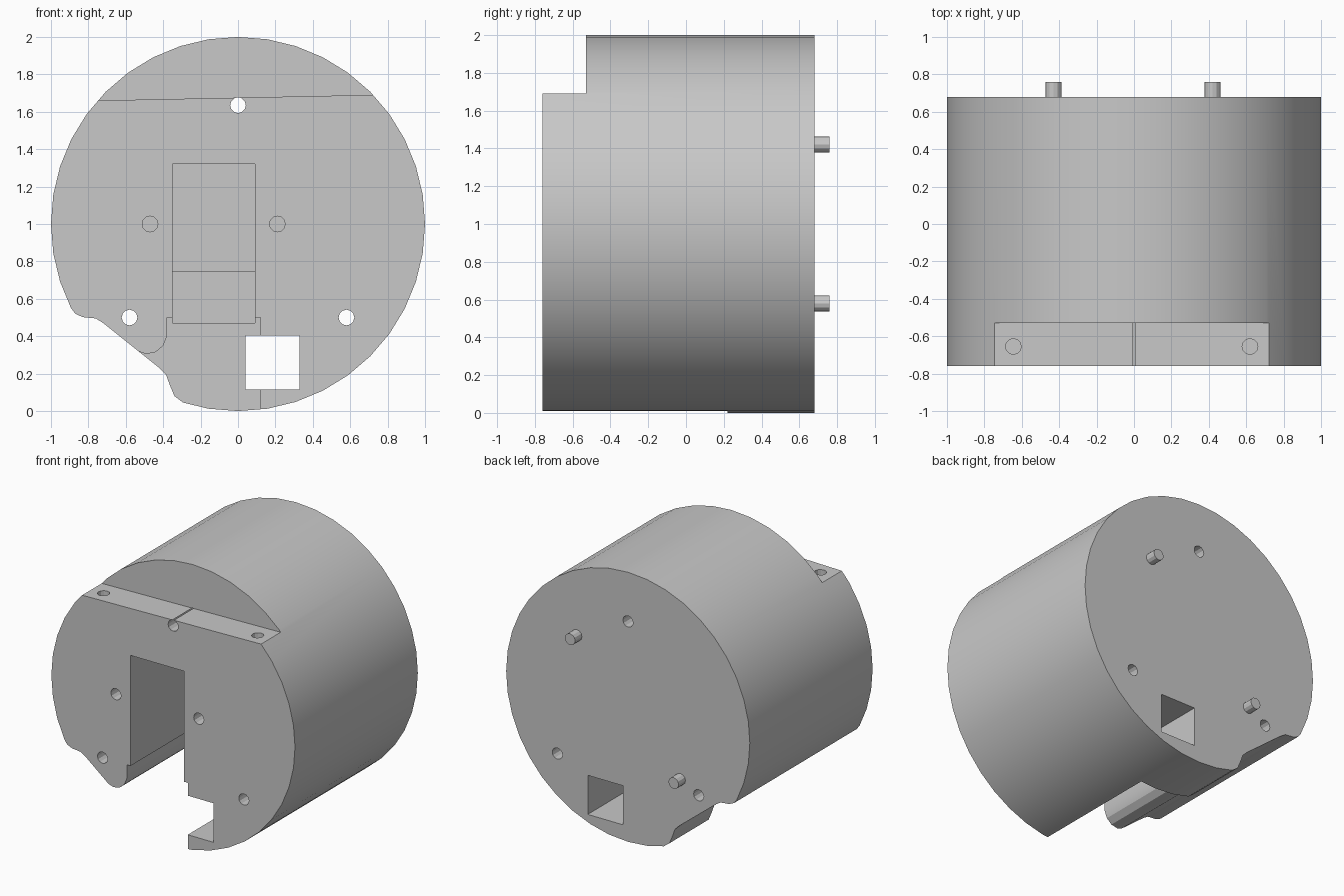
import bpy
import bmesh
import math

default = bpy.data.objects.get("Cube")
if default:
    bpy.data.objects.remove(default, do_unlink=True)

grey = bpy.data.materials.new("plain_grey")
grey.use_nodes = True
colour = (0.58, 0.58, 0.58, 1)
grey.diffuse_color = colour
grey.node_tree.nodes["Principled BSDF"].inputs["Base Color"].default_value = colour

FRONT, BACK = -0.76, 0.68


def prism(name, outline, start, end, axis="y"):
    """Extrude a closed 2D outline along the y or z axis."""
    bm = bmesh.new()
    place = (lambda p, t: (p[0], t, p[1])) if axis == "y" else (lambda p, t: (p[0], p[1], t))
    verts = [bm.verts.new(place(p, start)) for p in outline]
    face = bm.faces.new(verts)
    moved = bmesh.ops.extrude_face_region(bm, geom=[face])["geom"]
    new_verts = [g for g in moved if isinstance(g, bmesh.types.BMVert)]
    shift = place((0, 0), end - start)
    bmesh.ops.translate(bm, verts=new_verts, vec=shift)
    bmesh.ops.recalc_face_normals(bm, faces=bm.faces)
    mesh = bpy.data.meshes.new(name)
    bm.to_mesh(mesh)
    bm.free()
    mesh.materials.append(grey)
    obj = bpy.data.objects.new(name, mesh)
    bpy.context.collection.objects.link(obj)
    return obj


def circle(x, y, radius=0.042, sides=12):
    turn = 2 * math.pi / sides
    return [(x + radius * math.sin(i * turn), y + radius * math.cos(i * turn))
            for i in range(sides)]


def box(left, right, low, high):
    return [(left, low), (right, low), (right, high), (left, high)]


def activate(obj):
    bpy.ops.object.select_all(action="DESELECT")
    obj.select_set(True)
    bpy.context.view_layer.objects.active = obj


def cut(obj, outline, start, end, axis="y"):
    cutter = prism("cutter", outline, start, end, axis)
    cutter.hide_render = True
    activate(obj)
    mod = obj.modifiers.new("cut", "BOOLEAN")
    mod.operation = "DIFFERENCE"
    mod.solver = "EXACT"
    mod.object = cutter
    bpy.ops.object.modifier_apply(modifier=mod.name)
    bpy.data.objects.remove(cutter, do_unlink=True)


# Round housing
housing = prism("housing", circle(0, 1, 1, 40), FRONT, BACK)

# Slightly tilted mounting ledge at the top front
cut(housing, [(-1.2, 1.651), (1.2, 1.7), (1.2, 2.3), (-1.2, 2.3)], -1, -0.53)

# Rounded notch along the lower side
notch = [(-1.1, 0.6), (-0.9, 0.56), (-0.87, 0.52), (-0.83, 0.502), (-0.76, 0.495),
         (-0.72, 0.47), (-0.42, 0.23), (-0.385, 0.195), (-0.365, 0.14),
         (-0.34, 0.08), (-0.3, 0.05), (-0.26, 0.02), (-0.3, -0.2), (-1.1, -0.2)]
cut(housing, notch, -1, 1)

# Open channel beneath the pocket, with a rounded lip
channel = [(0.12, -0.2), (0.12, 0.5), (-0.38, 0.5), (-0.38, 0.4), (-0.4, 0.35),
           (-0.44, 0.315), (-0.49, 0.305), (-0.54, 0.322), (-0.6, 0.3), (-0.5, -0.2)]
cut(housing, channel, -1, 0.22)

# Stepped rectangular pocket
cut(housing, box(-0.35, 0.09, 0.47, 1.32), -1, 0.32)
cut(housing, box(-0.35, 0.09, 0.75, 1.32), -1, 0.45)

# Square window through the housing
cut(housing, box(0.04, 0.33, 0.115, 0.405), -1, 1)

# Through holes, blind screw holes and ledge holes
for x, z in ((0, 1.635), (-0.58, 0.5), (0.58, 0.5)):
    cut(housing, circle(x, z), -1, 1)
for x in (-0.47, 0.21):
    cut(housing, circle(x, 1), -1, -0.35)
for x in (-0.645, 0.62):
    cut(housing, circle(x, -0.655), 1.4, 1.9, "z")

activate(housing)
bpy.ops.object.shade_smooth_by_angle(angle=math.radians(25))

# Locating pegs on the back
for name, x, z in (("upper_peg", 0.42, 1.42), ("lower_peg", -0.43, 0.58)):
    prism(name, circle(x, z), BACK - 0.02, 0.76)
